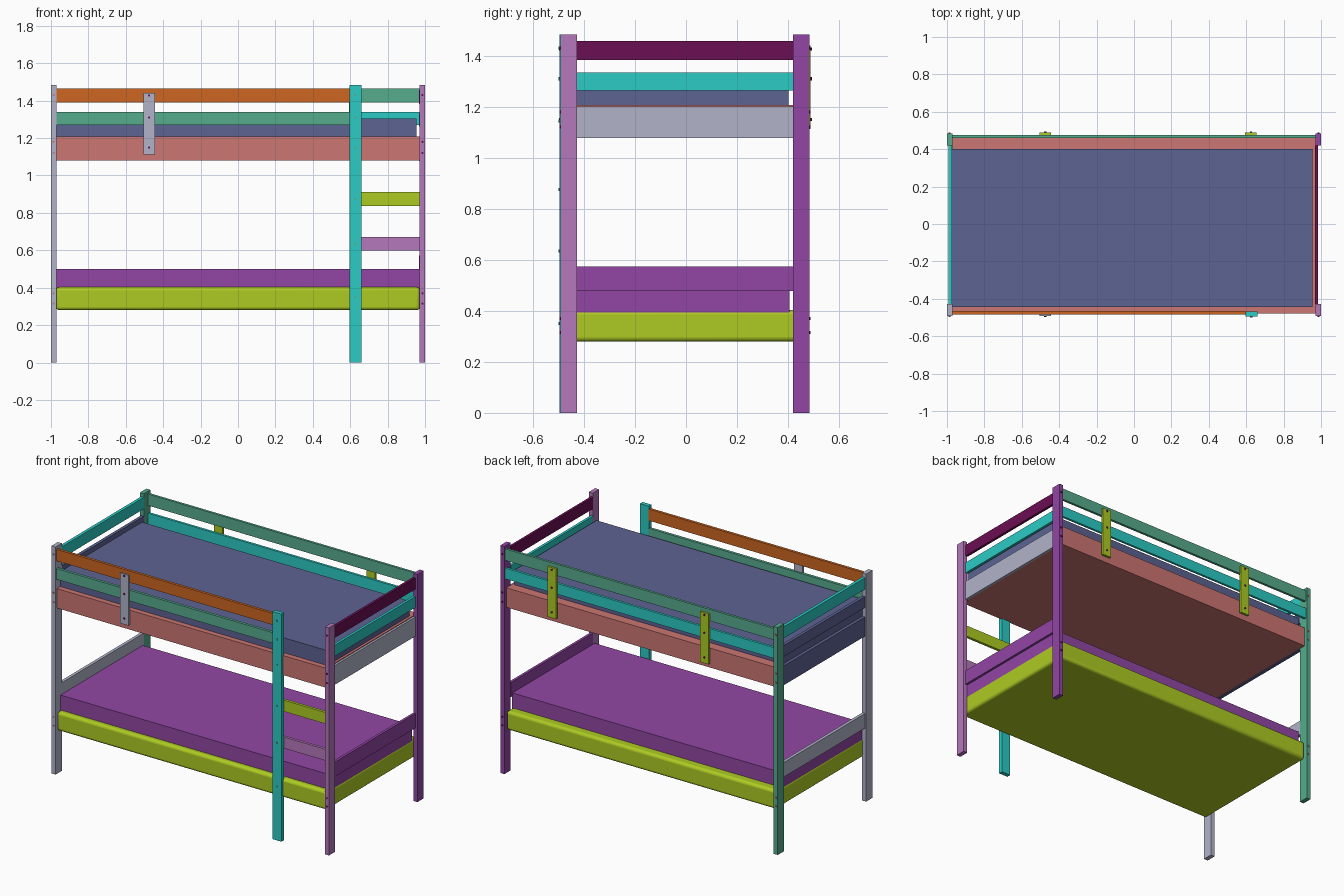
import bpy
import math
from mathutils import Vector

cube = bpy.data.objects.get("Cube")
if cube:
    bpy.data.objects.remove(cube, do_unlink=True)


def material(name, r, g, b):
    """Flat material from display values, converted to linear."""
    lin = [((c / 255 + 0.055) / 1.055) ** 2.4 for c in (r, g, b)] + [1.0]
    mat = bpy.data.materials.new(name)
    mat.use_nodes = True
    mat.diffuse_color = lin
    mat.node_tree.nodes["Principled BSDF"].inputs["Base Color"].default_value = lin
    return mat


lavender = material("lavender grey", 177, 180, 201)
teal = material("teal", 44, 203, 196)
green = material("sea green", 86, 172, 141)
orange = material("orange", 205, 102, 33)
salmon = material("salmon", 204, 118, 115)
slate = material("slate blue", 92, 99, 146)
lime = material("lime", 174, 203, 35)
purple = material("purple", 146, 70, 164)
mauve = material("mauve", 181, 120, 187)
maroon = material("maroon", 107, 14, 82)


def box(name, mat, x, y, z, bevel=0.0, segments=1):
    """Box spanning the given ranges, with optional rounded edges."""
    lo, hi = (Vector(p) for p in zip(x, y, z))
    bpy.ops.mesh.primitive_cube_add(size=1, location=(lo + hi) / 2)
    ob = bpy.context.object
    ob.name = name
    ob.data.name = name
    ob.scale = hi - lo
    bpy.ops.object.transform_apply(location=False, rotation=False, scale=True)
    ob.data.materials.append(mat)
    if bevel:
        mod = ob.modifiers.new("rounded edges", "BEVEL")
        mod.width = bevel
        mod.segments = segments
        bpy.ops.object.shade_smooth_by_angle(angle=math.radians(40))
    return ob


def bolts(name, mat, x, y, heights):
    """Small bolt heads in a column on a front or back face."""
    for z in heights:
        bpy.ops.mesh.primitive_cylinder_add(vertices=8, radius=0.006, depth=0.008,
                                            location=(x, y, z),
                                            rotation=(math.pi / 2, 0, 0))
        bpy.context.object.name = name
        bpy.context.object.data.materials.append(mat)


# Shared ranges
TOP_RAIL = (1.39, 1.465)
MID_RAIL = (1.27, 1.34)
UPPER_FRAME = (1.08, 1.207)
LOW_BOARD = (0.478, 0.573)
FRONT_Y, BACK_Y = (-0.492, -0.427), (0.419, 0.484)
LEFT_X, RIGHT_X = (-1.0, -0.971), (0.971, 1.0)
SPAN_X, SPAN_Y = (-0.971, 0.971), (-0.427, 0.419)
LADDER_X = (0.595, 0.66)
POST_Z = (0, 1.483)

# Corner posts and ladder post
box("front_right_post", lavender, LEFT_X, FRONT_Y, POST_Z)
box("front_left_post", mauve, RIGHT_X, FRONT_Y, POST_Z)
box("back_right_post", green, LEFT_X, BACK_Y, POST_Z)
box("back_left_post", purple, RIGHT_X, BACK_Y, POST_Z)
box("ladder_post", teal, LADDER_X, (-0.495, -0.468), POST_Z)

# Upper bunk
box("upper_frame", salmon, SPAN_X, (-0.478, 0.464), UPPER_FRAME)
box("upper_mattress", slate, (-0.972, 0.955), (-0.443, 0.402), (1.2, 1.304))

# Guard rails along the front and back
FRONT_RAIL_X = (SPAN_X[0], LADDER_X[0] + 0.002)
box("front_top_rail", orange, FRONT_RAIL_X, (-0.484, -0.466), TOP_RAIL)
box("front_middle_rail", green, FRONT_RAIL_X, (-0.484, -0.466), MID_RAIL)
box("back_top_rail", green, SPAN_X, (0.46, 0.476), TOP_RAIL)
box("back_middle_rail", teal, SPAN_X, (0.46, 0.476), MID_RAIL)

# End rails and boards, one pair per end
for side, x, colours in (("right", (-0.993, -0.973), (teal, slate, slate, lavender)),
                         ("left", (0.968, 0.985), (maroon, teal, lavender, purple))):
    heights = ((1.383, 1.458), (1.263, 1.335), (1.077, 1.202), LOW_BOARD)
    parts = ("top_rail", "middle_rail", "upper_board", "lower_board")
    for part, mat, z in zip(parts, colours, heights):
        box(f"{side}_end_{part}", mat, x, SPAN_Y, z)

# Lower bunk
box("lower_frame", lime, (-0.973, 0.973), (-0.478, 0.464), (0.28, 0.403),
    bevel=0.018, segments=4)
box("lower_mattress", purple, (-0.97, 0.97), (-0.443, 0.405), (0.39, 0.5))

# Ladder rungs
RUNG_X = (LADDER_X[0], 0.975)
box("upper_rung", lime, RUNG_X, (-0.468, -0.45), (0.838, 0.912))
box("lower_rung", mauve, RUNG_X, (-0.468, -0.45), (0.598, 0.672))

# Rail support plates
PLATE_Z = (1.112, 1.44)
PLATE_BOLTS = (1.15, 1.31, 1.427)
box("front_support", lavender, (-0.505, -0.445), (-0.493, -0.476), PLATE_Z)
bolts("front_support_bolt", maroon, -0.475, -0.493, PLATE_BOLTS)
for x in (-0.475, 0.625):
    box("back_support", lime, (x - 0.031, x + 0.031), (0.474, 0.489), PLATE_Z)
    bolts("back_support_bolt", maroon, x, 0.49, PLATE_BOLTS)

# Post bolts
bolts("ladder_bolt", green, 0.627, -0.495, (0.35, 0.635, 0.875, 1.145, 1.31, 1.43))
for x, mat in ((-0.986, salmon), (0.986, maroon)):
    for y in (FRONT_Y[0], BACK_Y[1]):
        bolts("post_bolt", mat, x, y, (0.315, 0.37, 1.12, 1.18, 1.43))
